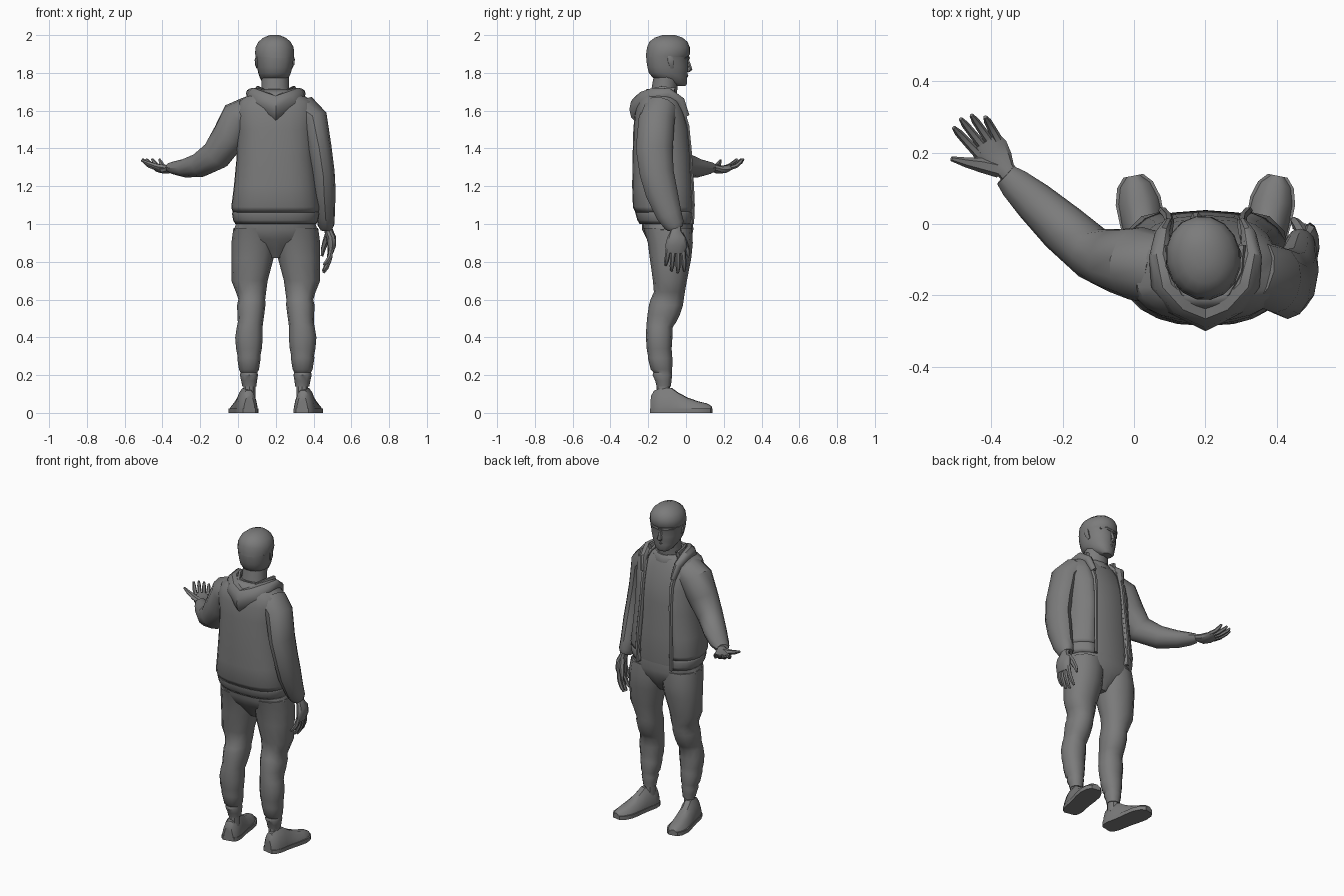
import bpy, bmesh, math
from mathutils import Vector, Matrix

CX = 0.2  # body centre line
GREY = bpy.data.materials.new("dark_grey")
GREY.diffuse_color = (0.2, 0.2, 0.2, 1)


def loft(name, rings, closed=True, caps=True):
    """Skin a list of point rings with quads."""
    bm = bmesh.new()
    vs = [[bm.verts.new(p) for p in r] for r in rings]
    n = len(rings[0])
    for a, b in zip(vs, vs[1:]):
        for i in range(n if closed else n - 1):
            j = (i + 1) % n
            bm.faces.new((a[i], a[j], b[j], b[i]))
    if caps and closed:
        bm.faces.new(vs[0])
        bm.faces.new(vs[-1])
    bmesh.ops.recalc_face_normals(bm, faces=bm.faces)
    me = bpy.data.meshes.new(name)
    bm.to_mesh(me)
    bm.free()
    me.materials.append(GREY)
    ob = bpy.data.objects.new(name, me)
    bpy.context.collection.objects.link(ob)
    return ob


def oval(cx, cy, z, rx, ry, n=14, e=2.0, gap=0.0):
    """Horizontal superellipse ring starting at the front (+y); gap leaves it open."""
    pts = []
    for i in range(n):
        a = gap + (2 * math.pi - 2 * gap) * i / (n - 1) if gap else 2 * math.pi * i / n
        s, c = math.sin(a), math.cos(a)
        pts.append(Vector((cx + rx * math.copysign(abs(s) ** (2 / e), s),
                           cy + ry * math.copysign(abs(c) ** (2 / e), c), z)))
    return pts


def tube(name, path, n=10, up=(0, 0, 1)):
    """Sweep an ellipse along points (x, y, z, side radius, up radius)."""
    ps = [Vector(p[:3]) for p in path]
    rings = []
    for i, p in enumerate(path):
        t = (ps[min(i + 1, len(ps) - 1)] - ps[max(i - 1, 0)]).normalized()
        s = t.cross(Vector(up)).normalized()
        u = s.cross(t)
        rings.append([ps[i] + s * p[3] * math.cos(2 * math.pi * k / n)
                      + u * p[4] * math.sin(2 * math.pi * k / n) for k in range(n)])
    return loft(name, rings)


def pair(name, rings):
    """Build a left part and its mirror image across the body."""
    loft("left_" + name, rings)
    loft("right_" + name, [[Vector((2 * CX - p[0], p[1], p[2])) for p in r] for r in rings])


# Head, turned slightly toward the raised hand
turn = Matrix.Translation((0.193, -0.09, 0)) @ Matrix.Rotation(math.radians(10), 4, 'Z')
head = [(1.73, .058, .035, .03), (1.745, .045, .055, .052), (1.775, .005, .076, .093),
        (1.80, -.004, .086, .104), (1.83, -.006, .093, .11), (1.865, -.01, .098, .112),
        (1.885, -.006, .101, .116)]
loft("head", [oval(0, cy, z, rx, ry, 16, 2.2) for z, cy, rx, ry in head]).matrix_world = turn
hair = [(1.88, -.012, .1, .112), (1.90, -.005, .105, .118), (1.935, -.003, .102, .115),
        (1.965, -.003, .086, .102), (1.987, -.002, .058, .074), (2.0, 0, .025, .034)]
loft("hair", [oval(0, cy, z, rx, ry, 16, 2.05) for z, cy, rx, ry in hair]).matrix_world = turn
tube("nose", [(0, .095, 1.875, .008, .01), (0, .107, 1.84, .011, .012),
              (0, .112, 1.818, .016, .014), (0, .102, 1.806, .012, .006)], 6, (0, 1, 0)).matrix_world = turn
tube("mouth", [(-.026, .085, 1.782, .003, .006), (0, .096, 1.784, .008, .009),
               (.026, .085, 1.782, .003, .006)], 6).matrix_world = turn
for side, s in (("left", -1), ("right", 1)):
    tube(side + "_ear", [(s * .09, .002, 1.825, .006, .01), (s * .098, -.004, 1.845, .008, .015),
                         (s * .1, -.01, 1.87, .008, .018), (s * .097, -.012, 1.89, .005, .012)],
         6, (0, 1, 0)).matrix_world = turn
    tube(side + "_brow", [(s * .012, .104, 1.878, .006, .008), (s * .042, .098, 1.882, .006, .008),
                          (s * .074, .073, 1.878, .004, .006)], 6).matrix_world = turn

# Neck
loft("neck", [oval(.197, y, z, a, b, 12) for z, y, a, b in
              ((1.60, -.13, .09, .075), (1.68, -.12, .08, .07), (1.73, -.112, .073, .068), (1.80, -.10, .073, .068))])

# T-shirt and its collar
shirt = [(.985, -.10, .19, .13), (1.03, -.10, .2, .138), (1.2, -.11, .195, .14), (1.4, -.115, .185, .14),
         (1.5, -.12, .18, .135), (1.6, -.13, .17, .115), (1.66, -.13, .13, .092), (1.69, -.125, .085, .072)]
loft("shirt", [oval(CX, y, z, a, b, 18, 2.5) for z, y, a, b in shirt])
loft("shirt_collar", [[p + Vector((0, 0, .18 * (-.13 - p.y))) for p in oval(CX, -.122, z, a, b, 16)]
                      for z, a, b in ((1.66, .098, .094), (1.685, .1, .092), (1.70, .085, .078))])

# Open jacket body and hem band
jacket = [(1.06, -.112, .228, .156, .42), (1.09, -.116, .236, .165, .42), (1.2, -.12, .222, .165, .42),
          (1.35, -.123, .208, .16, .40), (1.5, -.127, .205, .152, .40), (1.59, -.135, .212, .136, .42),
          (1.65, -.14, .195, .115, .5), (1.69, -.135, .135, .095, .7), (1.715, -.13, .09, .078, .9)]
hem = [(1.0, -.102, .215, .143, .42), (1.02, -.107, .226, .151, .42), (1.055, -.110, .232, .157, .42),
       (1.07, -.112, .228, .155, .42)]
for name, rows in (("jacket_body", jacket), ("jacket_hem_band", hem)):
    ob = loft(name, [oval(CX, y, z, a, b, 21, 2.5, g) for z, y, a, b, g in rows], closed=False)
    m = ob.modifiers.new("thickness", 'SOLIDIFY')
    m.thickness, m.offset = .016, -1

# Jacket edges rolled along the opening
for side, s in (("left", -1), ("right", 1)):
    tube(side + "_jacket_edge", [(CX + s * .118, .034, 1.0, .012, .01), (CX + s * .12, .038, 1.1, .013, .01),
                                 (CX + s * .116, .034, 1.2, .013, .01), (CX + s * .104, .02, 1.4, .013, .011),
                                 (CX + s * .102, .006, 1.52, .014, .013), (CX + s * .108, -.025, 1.62, .016, .014),
                                 (CX + s * .115, -.06, 1.68, .014, .014)], 6, (0, 1, 0))

# Folded hood draped around the neck to a point at the back
half = [(.108, .0, 1.57, .012, .02), (.12, -.03, 1.65, .022, .025), (.128, -.09, 1.69, .03, .03),
        (.113, -.16, 1.68, .042, .045), (.075, -.212, 1.645, .046, .064)]
hood = [(CX - p[0], *p[1:]) for p in half] + [(CX, -.25, 1.608, .05, .074)] + \
       [(CX + p[0], *p[1:]) for p in half[::-1]]
tube("hood", hood, 10)
rim = [(CX + x, y, z, .013, .02) for x, y, z in
       ((-.1, -.06, 1.705), (-.095, -.13, 1.712), (-.065, -.19, 1.697), (0, -.222, 1.665),
        (.065, -.19, 1.697), (.095, -.13, 1.712), (.1, -.06, 1.705))]
tube("hood_rim", rim, 6)

# Sleeves
tube("left_sleeve", [(.07, -.125, 1.59, .10, .09), (.005, -.11, 1.56, .103, .1), (-.05, -.102, 1.46, .09, .092),
                     (-.115, -.083, 1.365, .075, .084), (-.2, -.01, 1.313, .07, .066), (-.28, .064, 1.296, .058, .05),
                     (-.335, .114, 1.297, .045, .036), (-.36, .137, 1.30, .034, .026)], 12)
tube("right_sleeve", [(.34, -.135, 1.61, .08, .09), (.4, -.155, 1.56, .074, .095), (.43, -.168, 1.4, .066, .098),
                      (.45, -.155, 1.27, .062, .09), (.455, -.13, 1.17, .062, .085),
                      (.463, -.09, 1.05, .05, .068), (.466, -.062, .995, .044, .054),
                      (.467, -.055, .975, .034, .04)], 12, (0, 1, 0))


# Hands: local axes are forward, thumb side, palm normal
def hand(side, origin, f, s, n, scale, thumb):
    f, s, n = Vector(f).normalized(), Vector(s).normalized(), Vector(n).normalized()
    m = Matrix((f, s, n)).transposed().to_4x4() * scale
    m[3][3] = 1
    m = Matrix.Translation(origin) @ m
    parts = [("palm", [(-.03, 0, 0, .026, .02), (.01, 0, -.004, .028, .022), (.04, .004, -.012, .046, .024),
                       (.08, .002, -.01, .053, .021), (.115, 0, 0, .046, .013)], 10),
             ("thumb", thumb, 6)]
    for name, y, l in (("index", .036, .1), ("middle", .012, .108), ("ring", -.012, .098), ("little", -.034, .07)):
        parts.append((name + "_finger", [(.095, y, -.003, .014, .013), (.1 + l * .45, y * 1.15, .008, .0125, .012),
                                         (.1 + l * .8, y * 1.25, .028, .011, .011),
                                         (.1 + l, y * 1.3, .045, .006, .006)], 6))
    for name, path, k in parts:
        tube(side + "_" + name, path, k).matrix_world = m


hand("left", (-.352, .142, 1.30), (-.6, .8, 0), (-.8, -.6, 0), (0, 0, 1), .97,
     [(.025, .015, -.004, .024, .018), (.065, .048, .004, .021, .016),
      (.1, .08, .02, .014, .013), (.132, .106, .038, .007, .007)])
hand("right", (.476, -.055, .97), (.13, -.02, -1), (-.1, 1, 0), (-1, -.1, -.1), 1.08,
     [(.025, .02, .0, .021, .017), (.06, .045, .016, .017, .015),
      (.095, .06, .03, .013, .012), (.125, .066, .038, .007, .007)])

# Trousers: hips and two legs with folds at the knees and gathered cuffs
loft("hips", [oval(CX, y, z, a, b, 18, 2.4) for z, y, a, b in
              ((.82, -.085, .04, .05), (.87, -.085, .1, .085), (.92, -.09, .19, .118),
               (.97, -.097, .224, .136), (1.04, -.1, .2, .135))])
leg = [(.98, .09, -.097, .114, .128), (.9, .083, -.083, .118, .119), (.82, .077, -.082, .112, .11),
       (.7, .061, -.085, .096, .09), (.64, .069, -.088, .08, .082), (.6, .073, -.1, .071, .088),
       (.57, .07, -.106, .075, .09), (.52, .068, -.118, .071, .086), (.48, .066, -.13, .067, .078),
       (.455, .062, -.14, .068, .07), (.4, .058, -.142, .073, .07), (.34, .058, -.142, .068, .066),
       (.305, .058, -.138, .061, .064), (.29, .058, -.137, .062, .065), (.23, .058, -.13, .053, .057),
       (.215, .058, -.124, .045, .049), (.2, .058, -.125, .048, .052), (.17, .059, -.12, .042, .043),
       (.14, .06, -.118, .037, .038)]
pair("trouser_leg", [oval(x, y, z, a, b, 12, 2.2) for z, x, y, a, b in leg])
pair("ankle", [oval(.06, -.12, z, .033, .035, 10) for z in (.08, .16)])

# Shoes: sections from heel to toe, splayed slightly outward
heel, toe = Vector((.06, -.183, 0)), Vector((-.002, .135, 0))
ahead = (toe - heel).normalized()
across = Vector((ahead.y, -ahead.x, 0))
section = [(-1, 0), (-1.02, .2), (-.88, .5), (-.62, .82), (-.3, 1), (.3, 1), (.62, .82), (.88, .5), (1.02, .2), (1, 0)]
stations = [(0, .03, .09), (.05, .046, .118), (.17, .055, .13), (.33, .054, .132), (.45, .055, .105),
            (.6, .059, .08), (.78, .06, .06), (.92, .047, .05), (1, .024, .035)]
pair("shoe", [[heel.lerp(toe, t) + across * (w * u) + Vector((0, 0, h * v)) for u, v in section]
              for t, w, h in stations])
pair("shoe_sole", [[heel.lerp(toe, t) + across * (w + .004) * u + Vector((0, 0, z))
                    for u, z in ((-1, 0), (-1, .024), (1, .024), (1, 0))] for t, w, h in stations])

# Smooth shading with sharp creases kept
bpy.ops.object.select_all(action='SELECT')
bpy.context.view_layer.objects.active = bpy.data.objects["head"]
bpy.ops.object.shade_smooth_by_angle(angle=math.radians(35))
